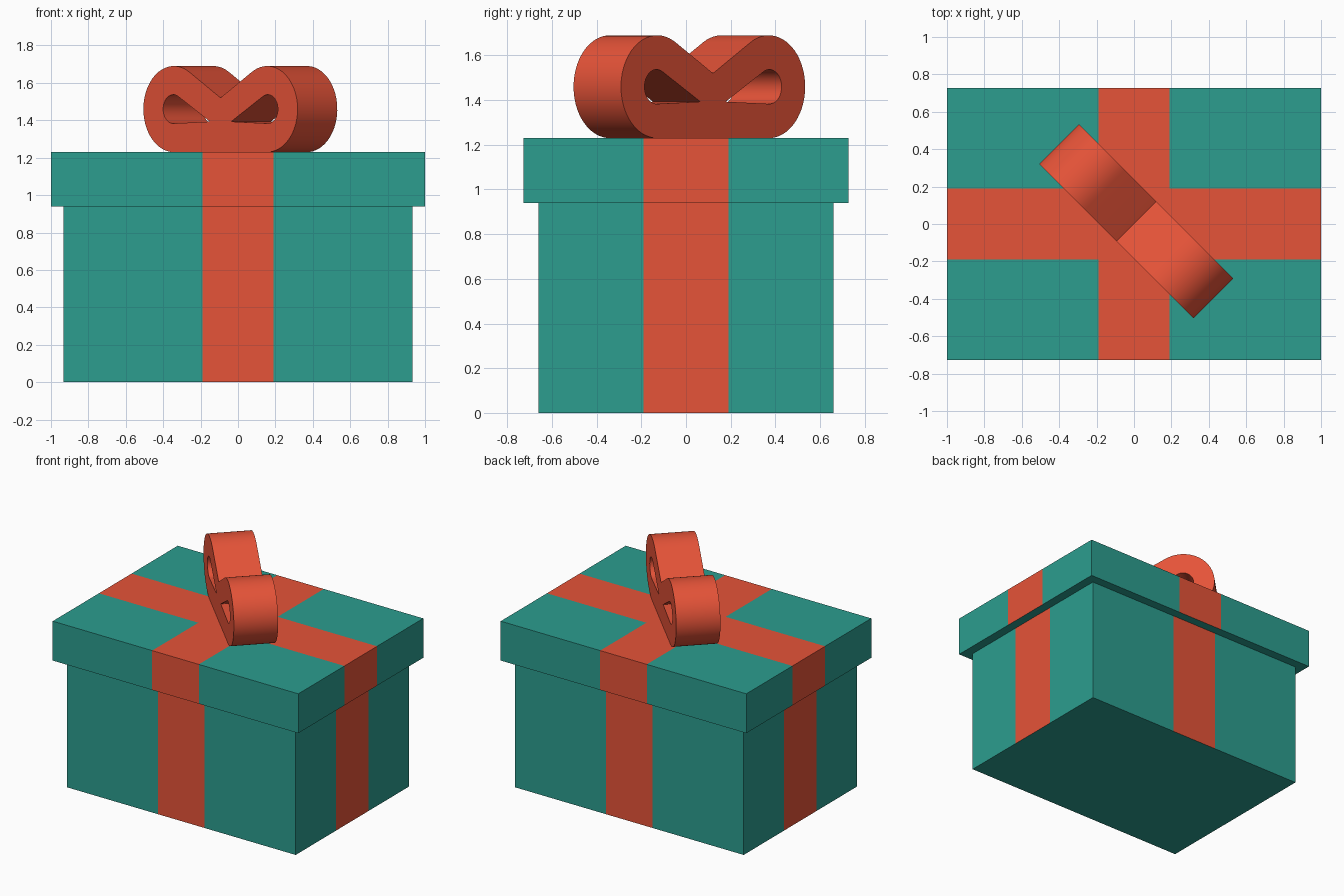
import bpy, bmesh
from math import cos, sin, radians, sqrt
from mathutils import Matrix, Vector

if "Cube" in bpy.data.objects:
    bpy.data.objects.remove(bpy.data.objects["Cube"])


def material(name, color):
    m = bpy.data.materials.new(name)
    m.diffuse_color = (*color, 1)
    m.use_nodes = True
    m.node_tree.nodes["Principled BSDF"].inputs["Base Color"].default_value = m.diffuse_color
    return m


TEAL = material("teal_paper", (0.025, 0.337, 0.275))
RED = material("red_ribbon", (0.79, 0.087, 0.040))
W = 0.19  # ribbon half width


def add(name, mesh, mats):
    for m in mats:
        mesh.materials.append(m)
    ob = bpy.data.objects.new(name, mesh)
    bpy.context.collection.objects.link(ob)
    return ob


def wrapped_box(name, hx, hy, z0, z1):
    """Box cut along the ribbon edges, ribbon faces coloured red."""
    bm = bmesh.new()
    bmesh.ops.create_cube(bm, size=2)
    for v in bm.verts:
        v.co = (v.co.x * hx, v.co.y * hy, z1 if v.co.z > 0 else z0)
    for axis in ((1, 0, 0), (0, 1, 0)):
        for s in (-W, W):
            bmesh.ops.bisect_plane(bm, geom=bm.verts[:] + bm.edges[:] + bm.faces[:],
                                   plane_co=Vector(axis) * s, plane_no=axis)
    bm.normal_update()
    for f in bm.faces:
        c = f.calc_center_median()
        if f.normal.z > -0.5 and min(abs(c.x), abs(c.y)) < W:
            f.material_index = 1
    mesh = bpy.data.meshes.new(name)
    bm.to_mesh(mesh)
    bm.free()
    return add(name, mesh, (TEAL, RED))


# Box and overhanging lid
wrapped_box("box_body", 0.932, 0.66, 0, 0.94)
wrapped_box("box_lid", 1.0, 0.727, 0.94, 1.23)


# Bow: heart-like outline with two teardrop holes, extruded
def arc(cx, cy, r, a0, a1, n=28):
    angles = [radians(a0 + (a1 - a0) * i / n) for i in range(n + 1)]
    return [(cx + r * cos(a), cy + r * sin(a)) for a in angles]


def mirrored(pts):
    return [(-x, y) for x, y in reversed(pts)]


lobe = arc(0.353, 1.46, 0.23, -90, 120.4, 36)
hole = arc(0.357, 1.46, 0.077, -92, 119.3) + [(0.08, 1.393)]
loops = [lobe + [(0, 1.52)] + mirrored(lobe), hole, mirrored(hole)]

curve = bpy.data.curves.new("bow_profile", "CURVE")
curve.dimensions = "2D"
curve.fill_mode = "BOTH"
curve.extrude = 0.15
for pts in loops:
    sp = curve.splines.new("POLY")
    sp.points.add(len(pts) - 1)
    for p, (x, y) in zip(sp.points, pts):
        p.co = (x, y, 0, 1)
    sp.use_cyclic_u = True
tmp = bpy.data.objects.new("bow_profile", curve)
bpy.context.collection.objects.link(tmp)
bpy.context.view_layer.update()
mesh = bpy.data.meshes.new_from_object(tmp.evaluated_get(bpy.context.evaluated_depsgraph_get()))
bpy.data.objects.remove(tmp)

# Stand the bow up, turned diagonally across the lid
h = 1 / sqrt(2)
mesh.transform(Matrix(((h, 0, -h, 0.0125), (-h, 0, -h, 0.015), (0, 1, 0, 0), (0, 0, 0, 1))))
bm = bmesh.new()
bm.from_mesh(mesh)
bmesh.ops.remove_doubles(bm, verts=bm.verts[:], dist=0.0001)
bmesh.ops.recalc_face_normals(bm, faces=bm.faces[:])
bm.to_mesh(mesh)
bm.free()
mesh.materials.clear()
bow = add("ribbon_bow", mesh, (RED,))
bpy.context.view_layer.objects.active = bow
bow.select_set(True)
bpy.ops.object.shade_smooth_by_angle(angle=radians(30))
